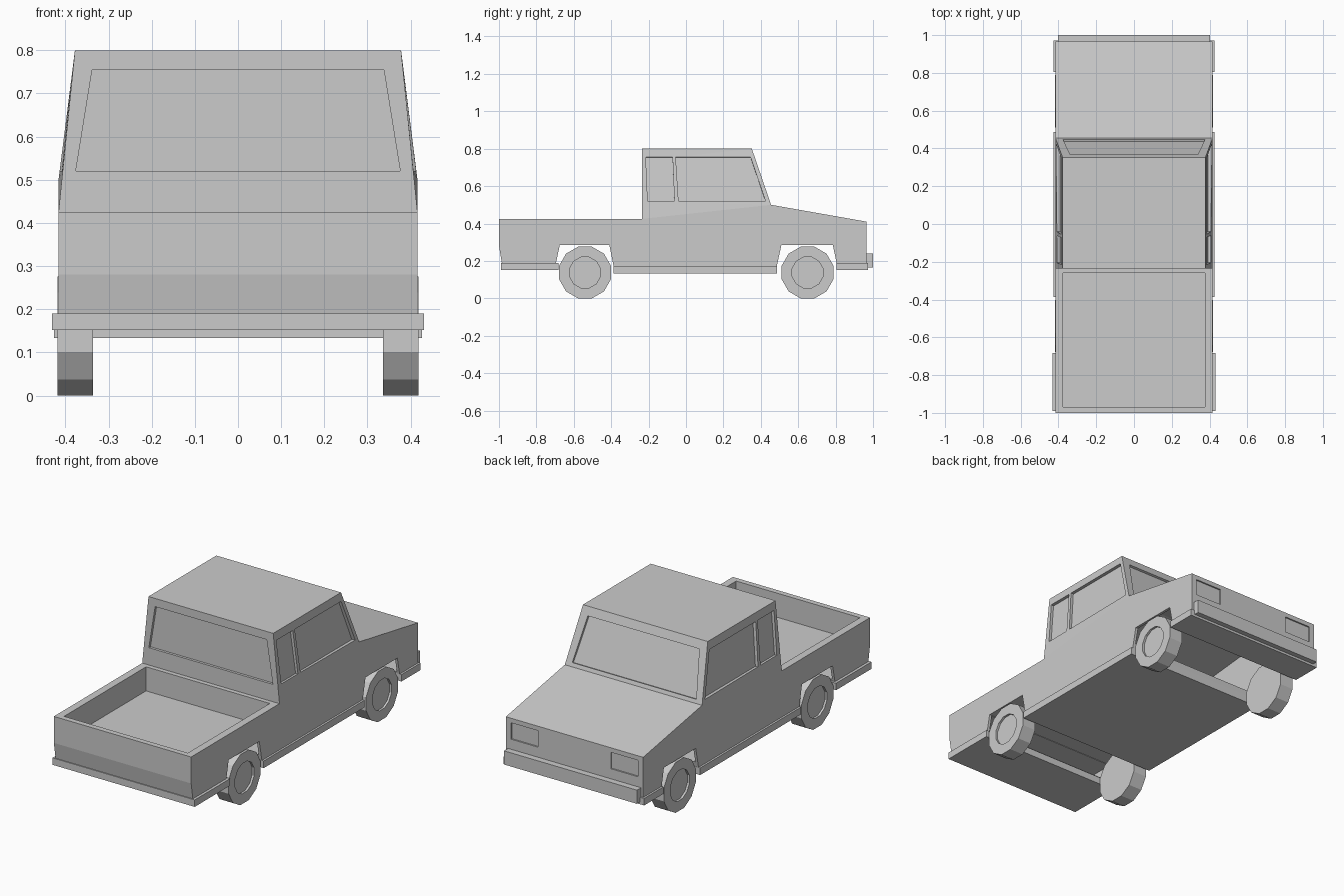
import bpy, bmesh, math
from mathutils import Vector, Matrix

if "Cube" in bpy.data.objects:
    bpy.data.objects.remove(bpy.data.objects["Cube"])


def finish(name, bm):
    bmesh.ops.recalc_face_normals(bm, faces=bm.faces)
    me = bpy.data.meshes.new(name)
    bm.to_mesh(me)
    bm.free()
    ob = bpy.data.objects.new(name, me)
    bpy.context.collection.objects.link(ob)
    return ob


def loft(name, ring_a, ring_b):
    """Solid between two matching outlines."""
    bm = bmesh.new()
    a = [bm.verts.new(p) for p in ring_a]
    b = [bm.verts.new(p) for p in ring_b]
    bm.faces.new(a)
    bm.faces.new(b[::-1])
    for i in range(len(a)):
        j = (i + 1) % len(a)
        bm.faces.new((a[i], a[j], b[j], b[i]))
    return finish(name, bm)


def prism(name, profile, half):
    """Side (y, z) profile extruded across the width."""
    return loft(name, [(-half, y, z) for y, z in profile],
                [(half, y, z) for y, z in profile])


def box(name, half, y0, y1, z0, z1):
    return prism(name, [(y0, z0), (y1, z0), (y1, z1), (y0, z1)], half)


def cut(target, cutter):
    cutter.hide_render = True
    mod = target.modifiers.new("cut", 'BOOLEAN')
    mod.operation = 'DIFFERENCE'
    mod.solver = 'EXACT'
    mod.object = cutter
    bpy.context.view_layer.objects.active = target
    bpy.ops.object.modifier_apply(modifier=mod.name)
    bpy.data.objects.remove(cutter)


def recess(target, pts, outward, depth):
    """Sink a panel with the given outline into a face."""
    pts = [Vector(p) for p in pts]
    n = (pts[1] - pts[0]).cross(pts[2] - pts[0]).normalized()
    if n.dot(Vector(outward)) < 0:
        n = -n
    cut(target, loft("cutter", [p - n * depth for p in pts],
                     [p + n * 0.03 for p in pts]))


W, ROOF_W = 0.416, 0.378

# Lower body with wheel arches, bed and hood
body = prism("body", [
    (-1, .425), (-1, .28), (-.985, .19), (-.695, .19), (-.675, .285),
    (-.41, .285), (-.387, .17), (.485, .17), (.51, .285), (.785, .285),
    (.805, .19), (.965, .19), (.965, .41), (.455, .50), (-.235, .425)], W)
# Hollow underside behind the wheels
cut(body, prism("cutter", [
    (-.97, .2), (.95, .2), (.95, .385), (.45, .475), (-.2, .41),
    (-.2, .283), (-.97, .283)], W - .015))
# Load bed
cut(body, box("cutter", .375, -.97, -.26, .293, .6))
# Headlights
for s in (-1, 1):
    recess(body, [(s * x, .965, z) for x, z in
                  ((.22, .295), (.385, .295), (.385, .385), (.22, .385))],
           (0, 1, 0), .008)

# Tapered cab
cab = loft("cab",
           [(-W, -.235, .425), (W, -.235, .425), (W, .455, .50), (-W, .455, .50)],
           [(-ROOF_W, -.235, .80), (ROOF_W, -.235, .80),
            (ROOF_W, .352, .80), (-ROOF_W, .352, .80)])


def side_x(z):
    return ROOF_W + (W - ROOF_W) * (.80 - z) / .35


def shield_y(z):
    return .352 + .103 * (.80 - z) / .30


# Side windows
for s in (-1, 1):
    for win in (((-.205, .52), (-.062, .52), (-.072, .755), (-.215, .755)),
                ((-.04, .52), (.425, .52), (.345, .755), (-.055, .755))):
        recess(cab, [(s * side_x(z), y, z) for y, z in win], (s, 0, 0), .016)
# Rear window and windshield
pane = ((-.376, .52), (.376, .52), (.338, .755), (-.338, .755))
recess(cab, [(x, -.235, z) for x, z in pane], (0, -1, 0), .014)
recess(cab, [(x, shield_y(z), z) for x, z in pane], (0, 1, 0), .012)

# Lower trim and bumpers
box("rear_bumper", .431, -.99, -.683, .152, .19)
box("sill", .427, -.387, .487, .133, .172)
box("front_valance", .427, .805, .972, .152, .19)
box("front_bumper", .403, .965, 1.0, .165, .24)

# Wheels with sunken hubs
for s, side in ((-1, "left"), (1, "right")):
    for y, end in ((-.54, "rear"), (.65, "front")):
        bm = bmesh.new()
        bmesh.ops.create_cone(
            bm, cap_ends=True, segments=12, radius1=.143, radius2=.143, depth=.082,
            matrix=Matrix.Rotation(s * math.pi / 2, 4, 'Y') @ Matrix.Rotation(math.radians(15), 4, 'Z'))
        bm.normal_update()
        cap = [f for f in bm.faces if f.normal.x * s > .9]
        bmesh.ops.inset_region(bm, faces=cap, thickness=.058)
        hub = bmesh.ops.extrude_discrete_faces(bm, faces=cap)["faces"]
        rim = list(cap[0].verts) if cap[0].is_valid else []
        bmesh.ops.translate(bm, verts=hub[0].verts[:], vec=(-s * .012, 0, 0))
        bmesh.ops.remove_doubles(bm, verts=bm.verts, dist=1e-5)
        bmesh.ops.translate(bm, verts=bm.verts, vec=(s * .377, y, .138))
        finish(f"{end}_{side}_wheel", bm)
